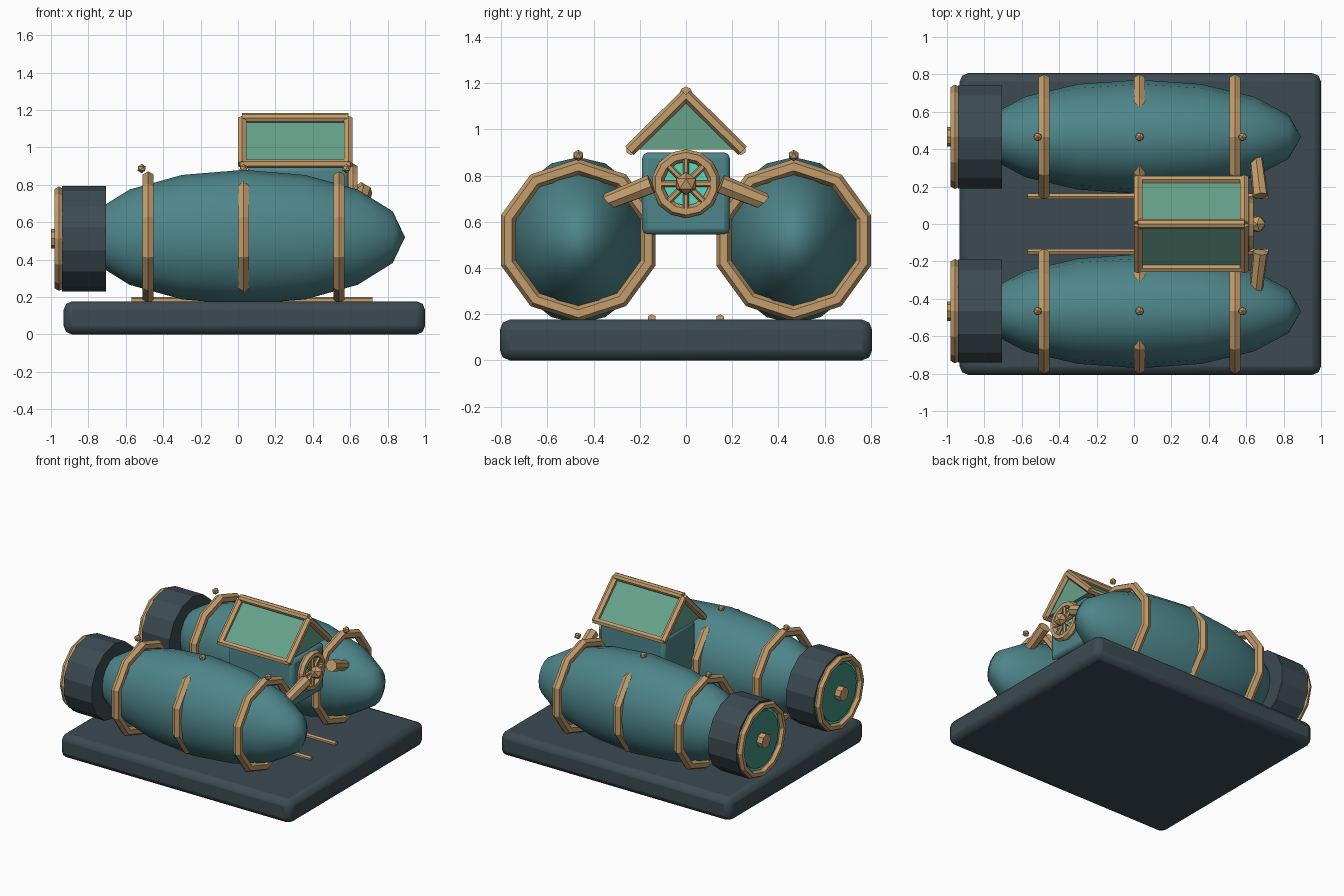
import bpy, bmesh, math
from mathutils import Vector

if "Cube" in bpy.data.objects:
    bpy.data.objects.remove(bpy.data.objects["Cube"])


def material(name, rgb):
    m = bpy.data.materials.new(name)
    m.diffuse_color = (*rgb, 1)
    m.use_nodes = True
    m.node_tree.nodes["Principled BSDF"].inputs["Base Color"].default_value = m.diffuse_color
    return m


TEAL = material("teal_paint", (0.075, 0.235, 0.255))
BRASS = material("brass", (0.55, 0.34, 0.15))
DARK = material("dark_metal", (0.045, 0.07, 0.085))
GLASS = material("green_glass", (0.13, 0.36, 0.26))
PANEL = material("thruster_panel", (0.05, 0.28, 0.22))
GLOW = material("glow", (0.1, 0.7, 0.52))
ALONG_X = (0, math.pi / 2, 0)


def finish(name, mat, smooth=False):
    o = bpy.context.object
    o.name = name
    o.data.materials.append(mat)
    if smooth:
        bpy.ops.object.shade_smooth_by_angle(angle=math.radians(50))
    return o


def box(name, lo, hi, mat, bevel=0.0, segments=2, smooth=False):
    lo, hi = Vector(lo), Vector(hi)
    bpy.ops.mesh.primitive_cube_add(size=1, location=(lo + hi) / 2)
    o = bpy.context.object
    o.scale = hi - lo
    bpy.ops.object.transform_apply(location=False, rotation=False, scale=True)
    if bevel:
        b = o.modifiers.new("bevel", 'BEVEL')
        b.width, b.segments = bevel, segments
    return finish(name, mat, smooth)


def rod(name, a, b, r1, mat, sides=8, r2=None):
    a, b = Vector(a), Vector(b)
    d = b - a
    bpy.ops.mesh.primitive_cone_add(vertices=sides, radius1=r1, radius2=r1 if r2 is None else r2,
                                    depth=d.length, location=(a + b) / 2,
                                    rotation=d.to_track_quat('Z', 'Y').to_euler())
    return finish(name, mat)


def ring(name, loc, major, minor, sides, minor_sides=6):
    bpy.ops.mesh.primitive_torus_add(major_segments=sides, minor_segments=minor_sides, location=loc,
                                     rotation=ALONG_X, major_radius=major, minor_radius=minor)
    return finish(name, BRASS)


def ball(name, loc, r):
    bpy.ops.mesh.primitive_ico_sphere_add(subdivisions=1, radius=r, location=loc)
    return finish(name, BRASS)


# Base slab
box("base", (-0.932, -0.806, 0), (1.0, 0.806, 0.177), DARK, 0.045, 2, True)

for side, s in (("left", 1), ("right", -1)):
    y = 0.466 * s
    # Hull, its bands and studs
    bpy.ops.mesh.primitive_uv_sphere_add(segments=16, ring_count=8, radius=1,
                                         location=(0.03, y, 0.52), rotation=ALONG_X)
    bpy.context.object.scale = (0.36, 0.305, 0.863)
    finish(side + "_hull", TEAL, True)
    for i, x in enumerate((-0.48, 0.03, 0.54)):
        ring(f"{side}_band_{i}", (x, y, 0.52), 0.318, 0.034, 10)
    for i, x in enumerate((-0.515, 0.03, 0.58)):
        ball(f"{side}_stud_{i}", (x, y, 0.887), 0.025)

    # Thruster at the rear
    rod(side + "_thruster", (-0.94, y, 0.512), (-0.706, y, 0.512), 0.282, DARK, 14)
    ring(side + "_thruster_rim", (-0.957, y, 0.512), 0.252, 0.027, 12)
    rod(side + "_thruster_glow", (-0.948, y, 0.512), (-0.93, y, 0.512), 0.232, GLOW, 16)
    rod(side + "_thruster_panel", (-0.955, y, 0.512), (-0.93, y, 0.512), 0.21, PANEL, 16)
    rod(side + "_thruster_hub", (-1.0, y, 0.512), (-0.93, y, 0.512), 0.052, BRASS, 8)

    # Rail on the base
    rod(side + "_rail", (-0.57, 0.148 * s, 0.182), (0.72, 0.148 * s, 0.182), 0.018, BRASS, 6)
    # Strut joining porthole and hull
    rod(side + "_strut", (0.676, 0.15 * s, 0.762), (0.653, 0.347 * s, 0.684), 0.043, BRASS, 7, 0.037)

    # Roof frame, one slope
    for x in (0.022, 0.59):
        rod(f"{side}_rafter_{x}", (x, 0.245 * s, 0.908), (x, 0, 1.15), 0.026, BRASS, 6)
    rod(side + "_eave", (0.01, 0.238 * s, 0.912), (0.602, 0.238 * s, 0.912), 0.023, BRASS, 6)

# Cabin
box("cabin", (0.05, -0.19, 0.545), (0.59, 0.19, 0.9), TEAL, 0.025, 2, True)

# Glass roof prism
bm = bmesh.new()
face = bm.faces.new([bm.verts.new((0.03, y, z)) for y, z in ((-0.23, 0.914), (0.23, 0.914), (0, 1.14))])
ext = bmesh.ops.extrude_face_region(bm, geom=[face])
bmesh.ops.translate(bm, vec=(0.552, 0, 0), verts=[v for v in ext["geom"] if isinstance(v, bmesh.types.BMVert)])
bmesh.ops.recalc_face_normals(bm, faces=bm.faces)
mesh = bpy.data.meshes.new("roof_glass")
bm.to_mesh(mesh)
bm.free()
mesh.materials.append(GLASS)
bpy.context.collection.objects.link(bpy.data.objects.new("roof_glass", mesh))
rod("ridge", (0.022, 0, 1.158), (0.592, 0, 1.158), 0.027, BRASS, 8)

# Porthole with spokes and hub
ring("porthole_rim", (0.615, 0, 0.765), 0.122, 0.027, 14)
rod("porthole_glass", (0.58, 0, 0.765), (0.607, 0, 0.765), 0.112, GLOW, 16)
for i in range(8):
    a = i * math.pi / 4
    rod(f"spoke_{i}", (0.625, 0, 0.765),
        (0.625, 0.11 * math.cos(a), 0.765 + 0.11 * math.sin(a)), 0.014, BRASS, 6)
ball("porthole_hub", (0.658, 0, 0.765), 0.05)
